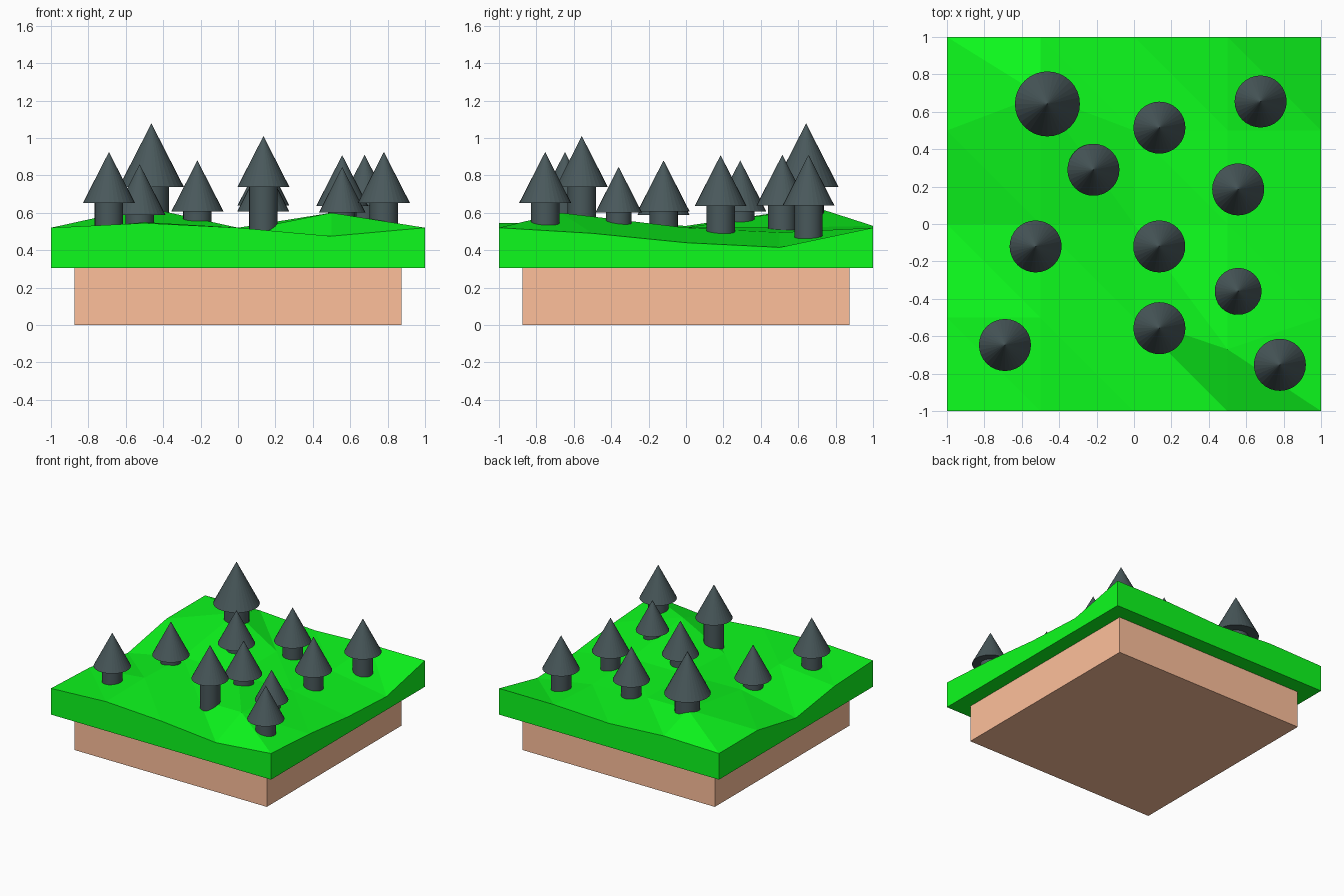
import bpy, bmesh

if "Cube" in bpy.data.objects:
    bpy.data.objects.remove(bpy.data.objects["Cube"])


def material(name, rgb):
    m = bpy.data.materials.new(name)
    m.diffuse_color = (*rgb, 1)
    m.use_nodes = True
    m.node_tree.nodes["Principled BSDF"].inputs["Base Color"].default_value = m.diffuse_color
    return m


BROWN = material("soil_brown", (1.0, 0.53, 0.33))
GREEN = material("grass_green", (0.004, 0.97, 0.0125))
SLATE = material("tree_slate", (0.066, 0.098, 0.104))


def finish(name, mat, smooth=False):
    o = bpy.context.object
    o.name = o.data.name = name
    o.data.materials.append(mat)
    if smooth:
        bpy.ops.object.shade_smooth_by_angle()
    return o


# Soil block under the grass
bpy.ops.mesh.primitive_cube_add(size=1, location=(0, 0, 0.155))
bpy.context.object.scale = (1.75, 1.75, 0.31)
finish("soil_block", BROWN)

# Grass slab: 5 x 5 height grid, rows run from front to back
HEIGHTS = [
    [0.52, 0.545, 0.52, 0.475, 0.52],
    [0.50, 0.55, 0.50, 0.60, 0.49],
    [0.43, 0.53, 0.52, 0.52, 0.44],
    [0.52, 0.63, 0.52, 0.495, 0.415],
    [0.52, 0.53, 0.50, 0.52, 0.52],
]
SHIFT_Y = {(3, 1): -0.17, (1, 3): 0.19}  # two hilltops pushed off the grid
UNDERSIDE = 0.305

bm = bmesh.new()
grid = [[bm.verts.new((-1 + i * 0.5, -1 + j * 0.5 + SHIFT_Y.get((i, j), 0), z))
         for i, z in enumerate(row)] for j, row in enumerate(HEIGHTS)]
for j in range(4):
    for i in range(4):
        a, b = grid[j][i], grid[j][i + 1]
        c, d = grid[j + 1][i + 1], grid[j + 1][i]
        bm.faces.new((a, b, d))
        bm.faces.new((b, c, d))
# walls and flat underside
ret = bmesh.ops.extrude_face_region(bm, geom=bm.faces[:], use_keep_orig=True)
for v in ret["geom"]:
    if isinstance(v, bmesh.types.BMVert):
        v.co.z = UNDERSIDE
bmesh.ops.recalc_face_normals(bm, faces=bm.faces[:])
mesh = bpy.data.meshes.new("grass_slab")
bm.to_mesh(mesh)
bm.free()
mesh.materials.append(GREEN)
bpy.context.collection.objects.link(bpy.data.objects.new("grass_slab", mesh))


# Trees: a faceted cone on a cylinder trunk that sinks into the grass
def tree(n, x, y, top, size=1.0):
    h = 0.272 * size
    base = top - h
    bpy.ops.mesh.primitive_cone_add(vertices=32, radius1=0.139 * size, depth=h,
                                    location=(x, y, base + h / 2))
    finish(f"tree_crown_{n}", SLATE)
    depth = 0.24 * size
    bpy.ops.mesh.primitive_cylinder_add(vertices=32, radius=0.076 * size, depth=depth,
                                        location=(x, y, base - depth / 2))
    finish(f"tree_trunk_{n}", SLATE, True)


TREES = [
    (-0.463, 0.642, 1.078, 1.25), (0.136, 0.515, 0.91), (0.677, 0.655, 0.91),
    (-0.217, 0.29, 0.88), (0.557, 0.185, 0.908), (-0.526, -0.12, 0.86),
    (0.135, -0.12, 0.88), (0.557, -0.36, 0.845, 0.9), (-0.69, -0.647, 0.925),
    (0.136, -0.557, 1.01), (0.78, -0.753, 0.925),
]
for n, spec in enumerate(TREES, 1):
    tree(n, *spec)
